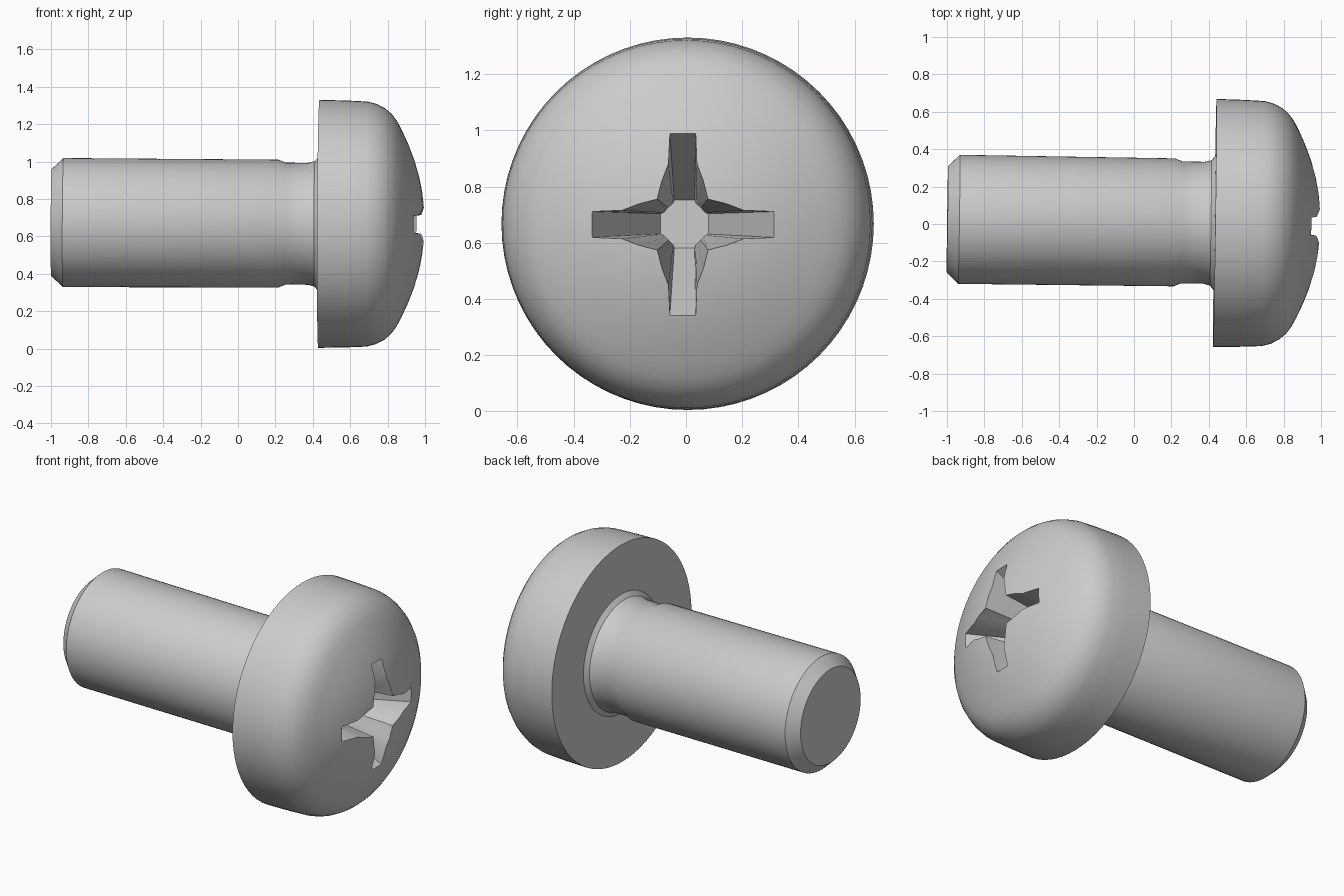
import bpy, bmesh, math
from mathutils import Matrix, Vector

if "Cube" in bpy.data.objects:
    bpy.data.objects.remove(bpy.data.objects["Cube"])

SIDES = 72
HEAD = Vector((0.7, 0.002, 0.666))   # pivot: middle of the head

steel = bpy.data.materials.new("steel grey")
steel.diffuse_color = (0.6, 0.6, 0.6, 1)
steel.use_nodes = True
steel.node_tree.nodes["Principled BSDF"].inputs["Base Color"].default_value = steel.diffuse_color


def make_object(name, bm):
    bmesh.ops.recalc_face_normals(bm, faces=bm.faces)
    mesh = bpy.data.meshes.new(name)
    bm.to_mesh(mesh)
    bm.free()
    mesh.materials.append(steel)
    obj = bpy.data.objects.new(name, mesh)
    bpy.context.collection.objects.link(obj)
    return obj


def loft(name, rings):
    """Join rings of points with quads and cap both ends."""
    bm = bmesh.new()
    loops = [[bm.verts.new(p) for p in ring] for ring in rings]
    n = len(loops[0])
    for a, b in zip(loops, loops[1:]):
        for i in range(n):
            j = (i + 1) % n
            bm.faces.new((a[i], a[j], b[j], b[i]))
    bm.faces.new(loops[0])
    bm.faces.new(loops[-1])
    return make_object(name, bm)


def circle(x, r):
    return [(x, r * math.cos(2 * math.pi * i / SIDES), r * math.sin(2 * math.pi * i / SIDES))
            for i in range(SIDES)]


# Profile along the axis: chamfered tip, shank, neck, fillet, pan head rim
profile = [(-0.998, 0.285), (-0.935, 0.345), (0.215, 0.342), (0.255, 0.326), (0.375, 0.326),
           (0.41, 0.335), (0.432, 0.362), (0.432, 0.663), (0.58, 0.66), (0.69, 0.655),
           (0.74, 0.642), (0.785, 0.618), (0.82, 0.588)]
# Shallow domed top of the head
profile += [(1 - r * r / 2, r) for r in (0.55, 0.5, 0.42, 0.34, 0.26, 0.18, 0.1, 0.03)]
screw = loft("screw_body", [circle(x, r) for x, r in profile])


# Cross recess: one quarter outline, turned four times, tapering to the bottom
def cross(x, quarter):
    quarter = quarter + [(b, a) for a, b in reversed(quarter[:-1])]
    pts = []
    for k in range(4):
        turn = Matrix.Rotation(k * math.pi / 2, 2)
        for p in quarter:
            q = turn @ Vector(p)
            pts.append((x, q.x - 0.01, q.y))
    return pts


top = [(0.326, 0.046), (0.21, 0.05), (0.15, 0.072), (0.088, 0.088)]
bottom = [(0.085, 0.036), (0.075, 0.04), (0.068, 0.047), (0.058, 0.058)]
lip = [(a + (a - c) * 0.12, b + (b - d) * 0.12) for (a, b), (c, d) in zip(top, bottom)]
cutter = loft("recess_cutter", [cross(1.01, lip), cross(0.95, top), cross(0.52, bottom)])
cutter.hide_render = True

cut = screw.modifiers.new("recess", "BOOLEAN")
cut.object = cutter
cut.operation = "DIFFERENCE"
cut.solver = "EXACT"
bpy.context.view_layer.objects.active = screw
screw.select_set(True)
bpy.ops.object.modifier_apply(modifier=cut.name)
bpy.data.objects.remove(cutter, do_unlink=True)

# Slight tilt of the whole screw about the head, then placed on the ground
tilt = Matrix.Rotation(-0.014, 4, "Z") @ Matrix.Rotation(0.005, 4, "Y")
screw.data.transform(Matrix.Translation(HEAD) @ tilt @ Matrix.Translation((-0.7, 0, 0)))
bpy.ops.object.shade_smooth_by_angle(angle=math.radians(25))
